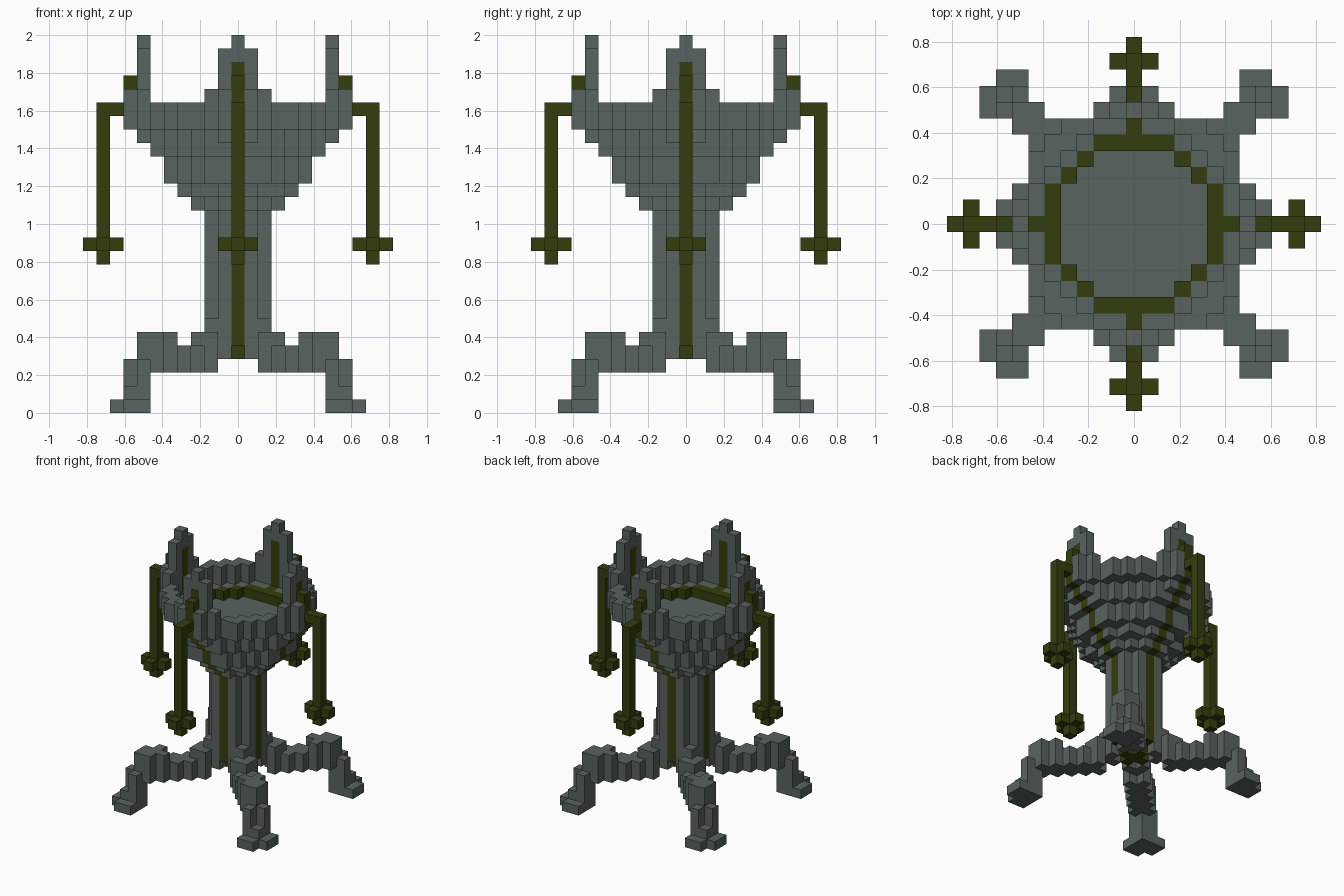
import bpy, bmesh

if "Cube" in bpy.data.objects:
    bpy.data.objects.remove(bpy.data.objects["Cube"])

U = 2 / 28          # edge of one cube cell
CELLS = {}          # (i, j, k) -> (part name, material index)

def material(name, rgb):
    m = bpy.data.materials.new(name)
    m.diffuse_color = (*rgb, 1)
    m.use_nodes = True
    m.node_tree.nodes["Principled BSDF"].inputs["Base Color"].default_value = m.diffuse_color
    return m

MATS = [material("grey stone", (0.10, 0.125, 0.115)),
        material("dark olive", (0.034, 0.048, 0.004))]
GREY, OLIVE = 0, 1

def put(part, i, j, k, mat=GREY):
    CELLS[(i, j, k)] = (part, mat)

def disc(part, n, layers, mat=GREY):
    """Round layer of cells, half width n cells."""
    for k in layers:
        for i in range(-n, n + 1):
            for j in range(-n, n + 1):
                if i * i + j * j <= (n + 0.4) ** 2:
                    put(part, i, j, k, mat)

def four(part, side, out, k, mat=GREY):
    """One cell repeated on all four sides, mirrored sideways."""
    for s in (-side, side):
        for d in (-1, 1):
            put(part, s, d * out, k, mat)
            put(part, d * out, s, k, mat)

# Pedestal column with an olive underside and stripes
disc("pedestal", 1, [4])
put("pedestal", 0, 0, 4, OLIVE)
four("pedestal", 0, 1, 4, OLIVE)
disc("pedestal", 2, range(5, 15))
for k in range(5, 15):
    four("pedestal", 0, 2, k, OLIVE)

# Stepped bowl with a stripe down each side
for n, layers in ((3, [15]), (4, [16]), (5, [17, 18]), (6, [19, 20]), (7, [21, 22])):
    disc("bowl", n, layers)
    for k in layers:
        four("bowl", 0, n, k, OLIVE)

# Hollow above the floor, lined with an olive ring
for c in list(CELLS):
    i, j, k = c
    d = i * i + j * j
    if k >= 21 and d <= 6.4 ** 2:
        del CELLS[c]
    elif k == 20 and d <= 5.4 ** 2:
        edge = any((i + a) ** 2 + (j + b) ** 2 > 5.4 ** 2
                   for a, b in ((1, 0), (-1, 0), (0, 1), (0, -1)))
        if edge:
            put("bowl_ring", i, j, k, OLIVE)
        else:
            del CELLS[c]

# Pointed crest on each side of the rim
for k in range(20, 28):
    half = 1 if k == 20 else 2 if k < 24 else 1 if k < 27 else 0
    for s in range(half + 1):
        four("rim_crest", s, 7, k, OLIVE if s == 0 and k < 26 else GREY)
for k in range(21, 24):
    four("rim_crest", 1, 8, k)
for k in range(21, 25):
    four("rim_crest", 0, 8, k, OLIVE)

# Hanging pendants
four("pendant", 0, 9, 22, OLIVE)
for k in range(11, 23):
    four("pendant", 0, 10, k, OLIVE)
for s, out in ((0, 9), (0, 11), (1, 10)):
    four("pendant", s, out, 12, OLIVE)

# Four arched diagonal legs
def leg_cell(a, b, k):
    for sx in (-1, 1):
        for sy in (-1, 1):
            if (sx * a, sy * b, k) not in CELLS:
                put("leg", sx * a, sy * b, k)

LEG = {3: [3, 4, 5, 6, 7], 4: [2, 3, 4, 5, 6, 7], 5: [3, 6, 7]}
for k, steps in LEG.items():
    for n in steps:
        for a, b in ((n, n), (n - 1, n), (n, n - 1)):
            leg_cell(a, b, k)
for k in (5, 6):
    leg_cell(2, 2, k)
for k in (1, 2, 3):
    for a, b in ((7, 7), (7, 8), (8, 7)):
        leg_cell(a, b, k)
leg_cell(8, 8, 1)
for a in (7, 8, 9):
    for b in (7, 8, 9):
        if a + b < 18:
            leg_cell(a, b, 0)

# Turn each part into a mesh of its exposed cube faces
DIRS = [(ax, s) for ax in range(3) for s in (-1, 1)]
for part in sorted({p for p, m in CELLS.values()}):
    bm = bmesh.new()
    for c, (p, mat) in CELLS.items():
        if p != part:
            continue
        for ax, s in DIRS:
            nb = list(c)
            nb[ax] += s
            if tuple(nb) in CELLS:
                continue
            ring = []
            for a, b in ((-1, -1), (1, -1), (1, 1), (-1, 1)):
                o = [0, 0, 0]
                o[ax], o[(ax + 1) % 3], o[(ax + 2) % 3] = s, a, b
                ring.append(bm.verts.new(((c[0] + o[0] / 2) * U, (c[1] + o[1] / 2) * U,
                                          (c[2] + 0.5 + o[2] / 2) * U)))
            f = bm.faces.new(ring if s > 0 else ring[::-1])
            f.material_index = mat
    bmesh.ops.remove_doubles(bm, verts=bm.verts, dist=1e-4)
    me = bpy.data.meshes.new(part)
    bm.to_mesh(me)
    bm.free()
    for m in MATS:
        me.materials.append(m)
    bpy.context.collection.objects.link(bpy.data.objects.new(part, me))
